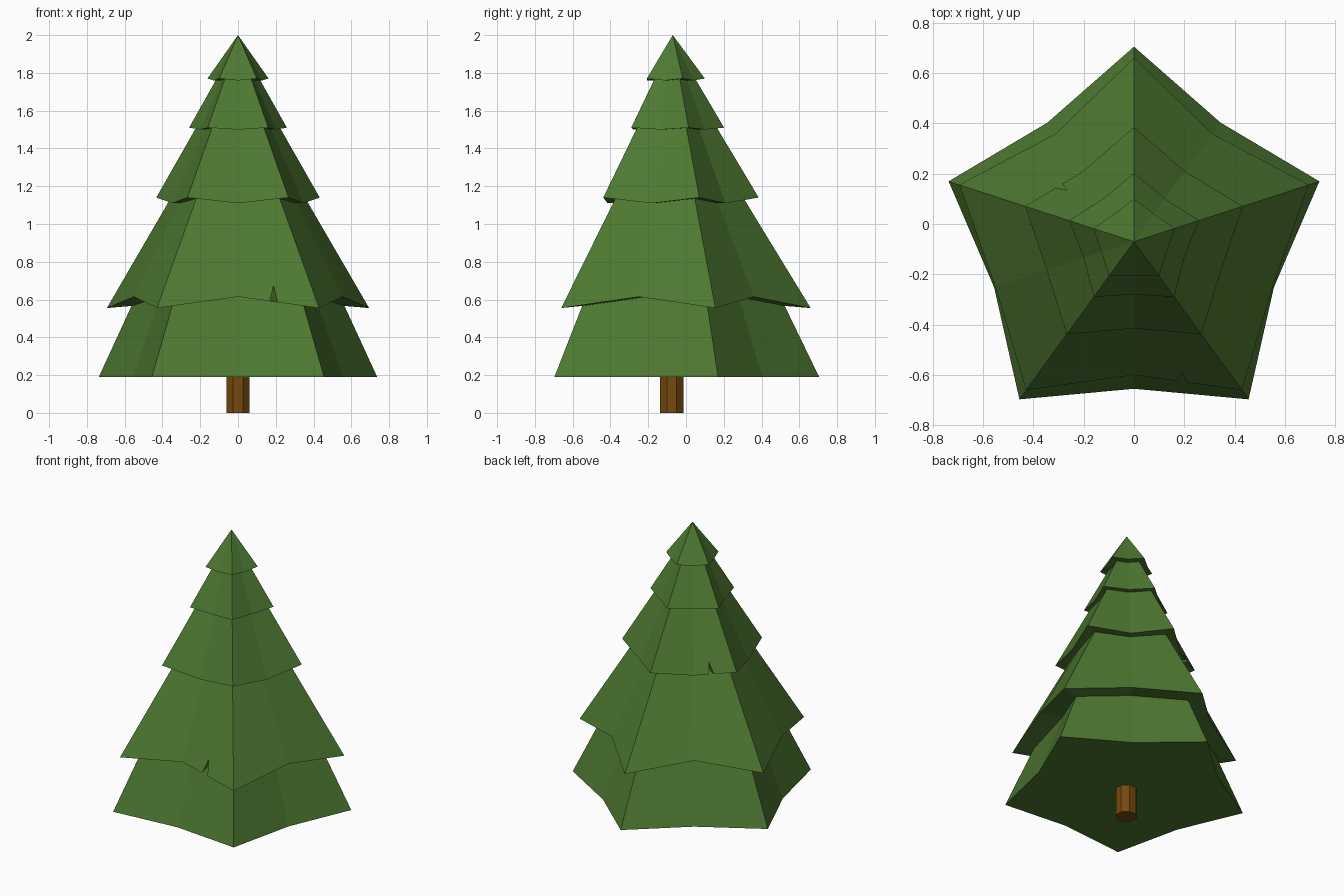
import bpy, bmesh
from math import sin, cos, radians
from mathutils import Vector

cube = bpy.data.objects.get("Cube")
if cube:
    bpy.data.objects.remove(cube, do_unlink=True)

AXIS_Y = -0.07


def make_material(name, rgb):
    mat = bpy.data.materials.new(name)
    mat.use_nodes = True
    mat.diffuse_color = (*rgb, 1)
    mat.node_tree.nodes["Principled BSDF"].inputs["Base Color"].default_value = (*rgb, 1)
    return mat


def finish(name, bm, mat):
    bmesh.ops.recalc_face_normals(bm, faces=bm.faces)
    mesh = bpy.data.meshes.new(name)
    bm.to_mesh(mesh)
    bm.free()
    mesh.materials.append(mat)
    obj = bpy.data.objects.new(name, mesh)
    bpy.context.collection.objects.link(obj)
    return obj


def branch_tier(name, tip, dip, apex_z, mat, side=None, notch=None):
    """Five-pointed skirt; tip, dip and side are (radius, height) of the hem."""
    apex = Vector((0, AXIS_Y, apex_z))
    corners = []
    for k in range(10):
        r, z = tip if k % 2 == 0 else dip
        if side and k in (3, 7):
            r, z = side
        a = radians(90 + 36 * k)
        corners.append(Vector((r * cos(a), AXIS_Y + r * sin(a), z)))
    hem = []
    for k, p in enumerate(corners):
        hem.append(p)
        # small tear in the hem, lifted along the slope
        if notch and notch[0] == k:
            for t, lift in zip(notch[1], (0, notch[2], 0)):
                hem.append(p.lerp(corners[(k + 1) % 10], t).lerp(apex, lift))
    bm = bmesh.new()
    top = bm.verts.new(apex)
    base = bm.verts.new((0, AXIS_Y, dip[1]))
    ring = [bm.verts.new(p) for p in hem]
    for a, b in zip(ring, ring[1:] + ring[:1]):
        bm.faces.new((a, b, top))
        bm.faces.new((b, a, base))
    return finish(name, bm, mat)


green = make_material("needle green", (0.076, 0.19, 0.031))
brown = make_material("bark brown", (0.18, 0.068, 0.004))

# Foliage, from the ground up
branch_tier("bottom_branches", (0.775, 0.19), (0.585, 0.19), 1.79, green)
branch_tier("lower_branches", (0.73, 0.555), (0.53, 0.615), 1.75, green,
            side=(0.58, 0.615), notch=(5, (0.39, 0.475, 0.49), 0.075))
branch_tier("middle_branches", (0.455, 1.14), (0.345, 1.11), 1.9, green,
            side=(0.365, 1.11), notch=(1, (0.36, 0.39, 0.47), 0.09))
branch_tier("upper_branches", (0.272, 1.51), (0.21, 1.5), 1.97, green)
branch_tier("top_branches", (0.17, 1.77), (0.135, 1.76), 2.0, green)

# Trunk
bm = bmesh.new()
bmesh.ops.create_cone(bm, cap_ends=True, segments=8, radius1=0.067, radius2=0.067, depth=0.3)
turn = radians(22.5)
for v in bm.verts:
    x, y, z = v.co
    v.co = (x * cos(turn) - y * sin(turn),
            x * sin(turn) + y * cos(turn) + AXIS_Y - 0.005, z + 0.15)
finish("trunk", bm, brown)
